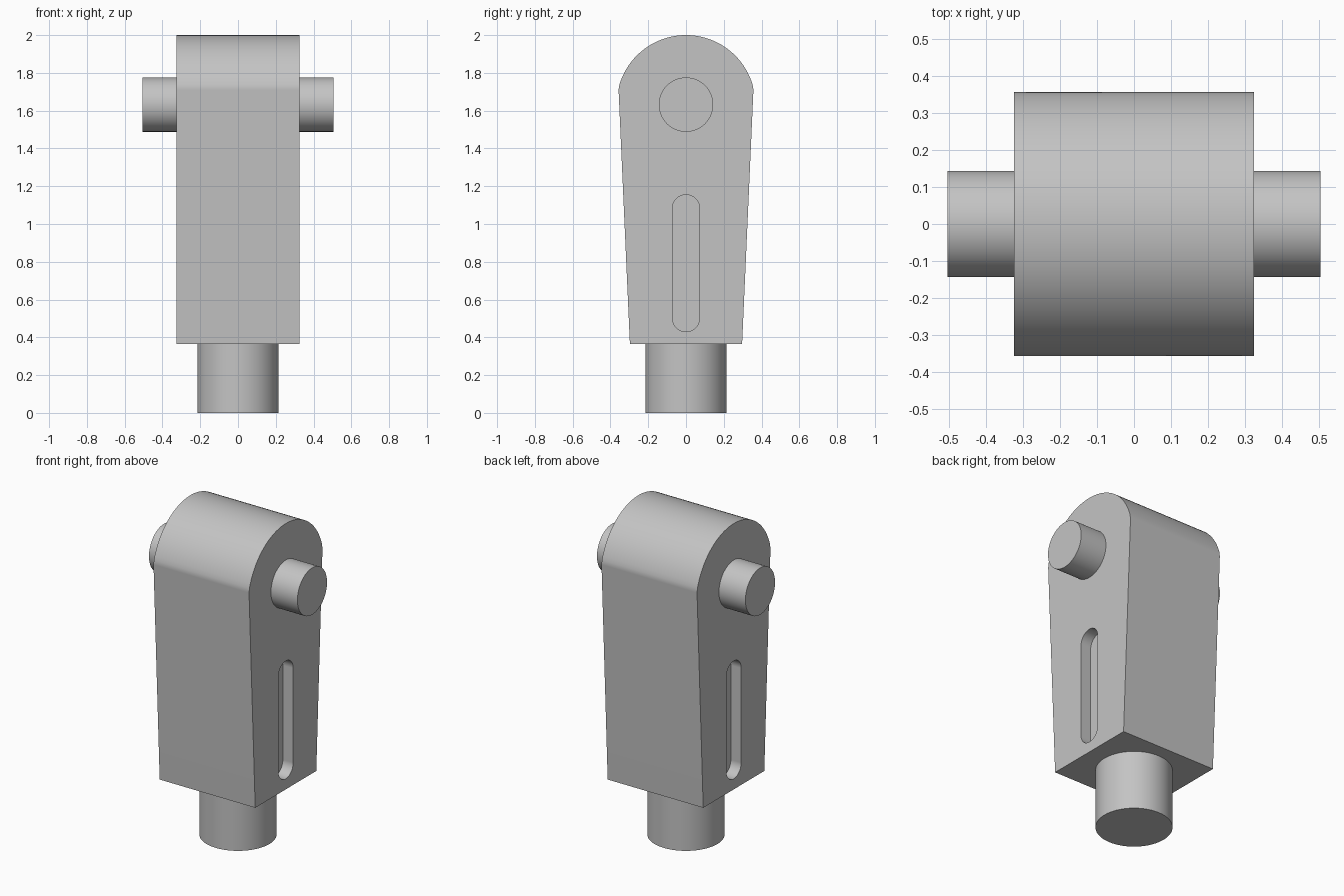
import bpy
import bmesh
from math import sin, cos, pi, asin
from mathutils import Matrix

default = bpy.data.objects.get("Cube")
if default:
    bpy.data.objects.remove(default, do_unlink=True)

grey = bpy.data.materials.new("plain grey")
grey.use_nodes = True
grey.diffuse_color = (0.55, 0.55, 0.55, 1)
grey.node_tree.nodes["Principled BSDF"].inputs["Base Color"].default_value = grey.diffuse_color

PIN_Z = 1.632
HALF_X = 0.325


def finish(name, bm):
    bmesh.ops.recalc_face_normals(bm, faces=bm.faces)
    mesh = bpy.data.meshes.new(name)
    bm.to_mesh(mesh)
    bm.free()
    mesh.materials.append(grey)
    obj = bpy.data.objects.new(name, mesh)
    bpy.context.collection.objects.link(obj)
    return obj


def smooth(obj):
    bpy.ops.object.select_all(action="DESELECT")
    obj.select_set(True)
    bpy.context.view_layer.objects.active = obj
    bpy.ops.object.shade_smooth_by_angle(angle=pi / 6)


def prism(name, outline, x0, x1):
    """Extrude a (y, z) outline along x."""
    bm = bmesh.new()
    face = bm.faces.new([bm.verts.new((x0, y, z)) for y, z in outline])
    extruded = bmesh.ops.extrude_face_region(bm, geom=[face])["geom"]
    moved = [v for v in extruded if isinstance(v, bmesh.types.BMVert)]
    bmesh.ops.translate(bm, verts=moved, vec=(x1 - x0, 0, 0))
    return finish(name, bm)


def cylinder(name, radius, length, matrix):
    bm = bmesh.new()
    bmesh.ops.create_cone(bm, cap_ends=True, segments=64, radius1=radius,
                          radius2=radius, depth=length, matrix=matrix)
    obj = finish(name, bm)
    smooth(obj)


def arc(z, radius, start, end, steps):
    angles = [start + (end - start) * i / steps for i in range(steps + 1)]
    return [(radius * cos(a), z + radius * sin(a)) for a in angles]


# Tapered body with a rounded head
R = 2 - PIN_Z
tip = asin(0.105 / R)
head = arc(PIN_Z, R, tip, pi - tip, 40)
outline = [(-0.297, 0.365), (0.297, 0.365), (0.357, 1.71)] + head + [(-0.357, 1.71)]
body = prism("body", outline, -HALF_X, HALF_X)

# Shallow round-ended slot in each side
W, DEPTH = 0.072, 0.07
slot = arc(1.155 - W, W, 0, pi, 20) + arc(0.43 + W, W, pi, 2 * pi, 20)
for side, name in ((1, "left_slot_cutter"), (-1, "right_slot_cutter")):
    cutter = prism(name, slot, side * (HALF_X - DEPTH), side * (HALF_X + 0.1))
    cutter.hide_render = True
    cutter.hide_set(True)
    cut = body.modifiers.new(name, "BOOLEAN")
    cut.operation = "DIFFERENCE"
    cut.solver = "EXACT"
    cut.object = cutter

# Bake the slots, then keep the flat sides evenly shaded
bpy.context.view_layer.update()
baked = bpy.data.meshes.new_from_object(body.evaluated_get(bpy.context.evaluated_depsgraph_get()))
body.modifiers.clear()
body.data = baked
for cutter in [o for o in bpy.data.objects if o.name.endswith("slot_cutter")]:
    bpy.data.objects.remove(cutter, do_unlink=True)
smooth(body)
weighted = body.modifiers.new("even shading", "WEIGHTED_NORMAL")
weighted.keep_sharp = True

# Cross pin and round stem
cylinder("cross_pin", 0.144, 1.01,
         Matrix.Translation((0, 0, PIN_Z)) @ Matrix.Rotation(pi / 2, 4, "Y"))
cylinder("stem", 0.215, 0.37, Matrix.Translation((0, 0, 0.185)))
